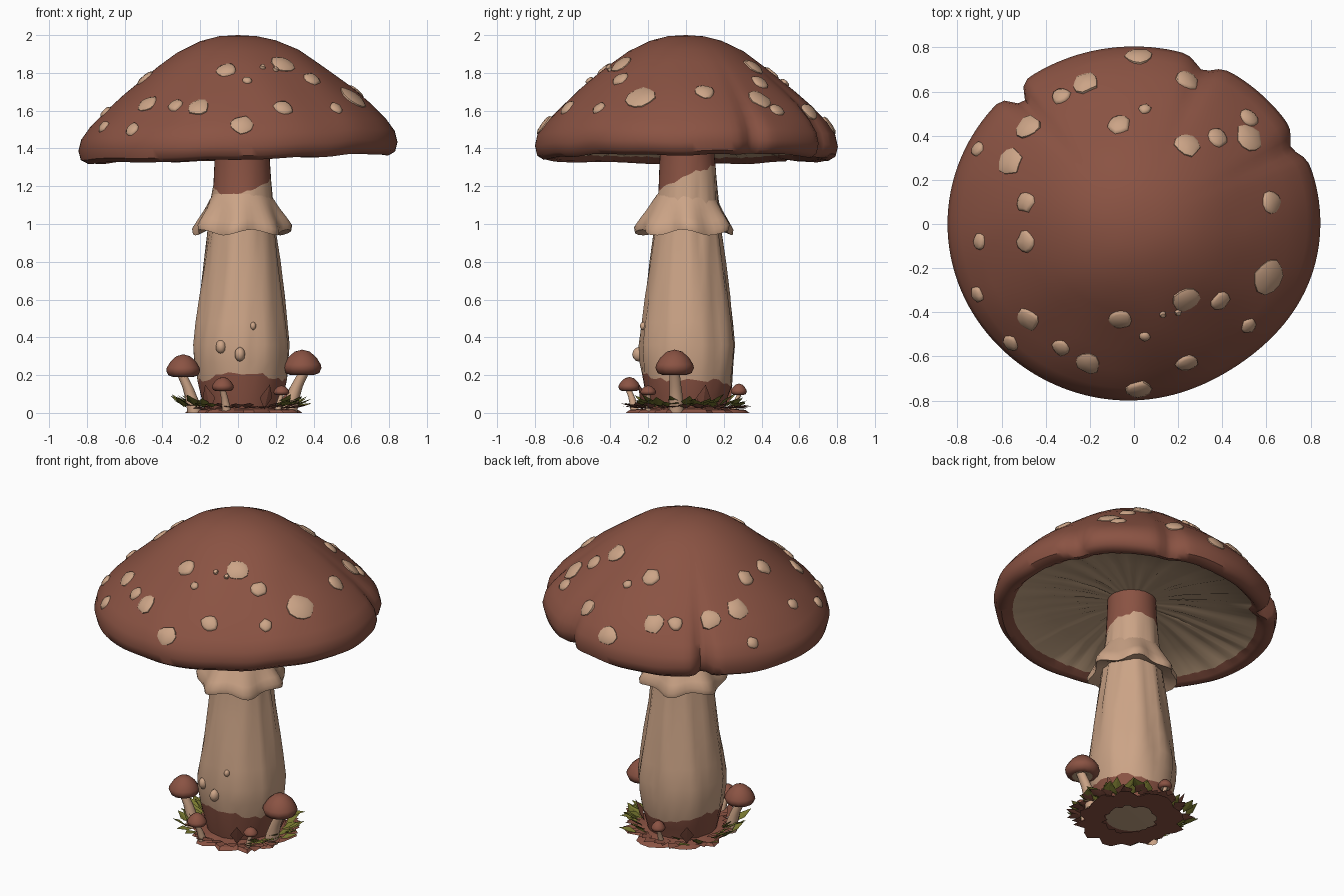
import bpy, bmesh, math, random
from math import sin, cos, tau, radians
from mathutils import Vector, Matrix, noise
from mathutils.bvhtree import BVHTree

random.seed(4)
if "Cube" in bpy.data.objects:
    bpy.data.objects.remove(bpy.data.objects["Cube"])


def material(name, rgb):
    m = bpy.data.materials.new(name)
    m.use_nodes = True
    m.diffuse_color = (*rgb, 1)
    m.node_tree.nodes["Principled BSDF"].inputs["Base Color"].default_value = (*rgb, 1)
    return m


MATS = [material("red_brown", (0.255, 0.086, 0.056)),
        material("tan", (0.6, 0.37, 0.24)),
        material("gill_beige", (0.55, 0.37, 0.23)),
        material("leaf_green", (0.19, 0.19, 0.03))]
RED, TAN, GILL, GREEN = range(4)


def finish(name, bm, angle=50, normals=True):
    if normals:
        bmesh.ops.recalc_face_normals(bm, faces=bm.faces)
    mesh = bpy.data.meshes.new(name)
    bm.to_mesh(mesh)
    bm.free()
    for m in MATS:
        mesh.materials.append(m)
    mesh.shade_smooth()
    mesh.set_sharp_from_angle(angle=radians(angle))
    ob = bpy.data.objects.new(name, mesh)
    bpy.context.collection.objects.link(ob)
    return ob


def lathe(bm, profile, seg, place, mat):
    """Spin (r, z) points; place() bends each point, mat() picks a colour per row."""
    rows = []
    for i, (r, z) in enumerate(profile):
        n = 1 if r == 0 else seg
        rows.append([bm.verts.new(place(i, k * tau / seg, r, z)) for k in range(n)])
    for i, (a, b) in enumerate(zip(rows, rows[1:])):
        for k in range(seg):
            j = (k + 1) % seg
            quad = [a[k % len(a)], a[j % len(a)], b[j % len(b)], b[k % len(b)]]
            face = bm.faces.new(list(dict.fromkeys(quad)))
            face.material_index = mat(i)


# Main cap: uneven rim with splits, rolled lip and ridged gills
CAP = [(0, 2), (.1, 1.994), (.2, 1.97), (.32, 1.917), (.42, 1.848), (.5, 1.785),
       (.6, 1.703), (.7, 1.618), (.785, 1.535), (.83, 1.475), (.845, 1.415), (.832, 1.365),
       (.795, 1.343), (.755, 1.35), (.725, 1.372), (.5, 1.42), (.3, 1.45), (.12, 1.46)]
SPLITS = [(27, 4, .045), (67, 4, .05), (131, 3, .085), (305, 28, .025)]
LIP = 14


def cap_point(i, a, r, z):
    rim = (r / .845) ** 5
    cut = 0
    for at, width, depth in SPLITS:
        off = (math.degrees(a) - at + 180) % 360 - 180
        cut += depth * math.exp(-(off / width) ** 2)
    f = r - cut * rim
    x, y = f * cos(a), f * sin(a) * .952
    if i < LIP:
        bump = noise.noise(Vector((x * 4, y * 4, z * 4))) * .014 * min(1, r * 1.5)
        z += bump + .2 * cut * rim * (i > 9)
    elif i < LIP + 3:
        ridge = round(a / tau * 144) % 2
        z += .004 * ridge + .012 * noise.noise(Vector((cos(a) * 9, sin(a) * 9, r)))
    return x, y, min(z + .03 * x * min(1, r * 2), 2)


bm = bmesh.new()
lathe(bm, CAP, 144, cap_point, lambda i: RED if i < LIP else GILL)
bmesh.ops.recalc_face_normals(bm, faces=bm.faces)
surface = BVHTree.FromBMesh(bm)
finish("cap", bm, 45)

# Raised warts, dropped onto the cap from above: x, y, radius
WARTS = [(-.06, -.43, .052), (.24, -.34, .062), (.39, -.35, .045), (.61, -.24, .078),
         (-.48, -.43, .055), (-.33, -.56, .042), (-.21, -.63, .058), (.02, -.75, .055),
         (.24, -.63, .05), (-.56, -.54, .042), (.52, -.46, .037), (.05, -.51, .025),
         (-.71, -.32, .035), (-.7, -.08, .035), (-.49, -.08, .047), (-.49, .1, .047),
         (-.56, .28, .062), (-.71, .34, .035), (-.48, .44, .058), (-.33, .58, .042),
         (-.22, .64, .058), (.02, .76, .058), (.24, .65, .052), (-.07, .45, .05),
         (.05, .52, .027), (.24, .36, .06), (.38, .39, .045), (.52, .39, .063),
         (.52, .48, .042), (.62, .1, .052), (.13, -.41, .015), (.2, -.4, .015)]
bm = bmesh.new()
for x, y, size in WARTS:
    hit, normal, _, _ = surface.ray_cast(Vector((x, y, 3)), Vector((0, 0, -1)))
    frame = Matrix.Translation(hit) @ normal.to_track_quat('Z', 'Y').to_matrix().to_4x4()
    wobble = [random.uniform(.88, 1.12) for _ in range(11)]

    def wart_point(i, a, r, z):
        s = size * r * wobble[round(a / tau * 11) % 11]
        return frame @ Vector((s * cos(a), s * sin(a), z))
    lathe(bm, [(1.04, -.025), (1, .004), (.75, .013), (0, .016)], 11, wart_point, lambda i: TAN)
finish("cap_warts", bm)

# Stem with stained top and foot
STEM = [(0, .012), (.15, .012), (.2, .015), (.218, .09), (.238, .175), (.25, .27), (.255, .36),
        (.24, .48), (.222, .62), (.197, .8), (.178, .95), (.166, 1.1), (.152, 1.23),
        (.145, 1.36), (.14, 1.5)]
STEM_MATS = [GILL] + [RED] * 3 + [TAN] * 8 + [RED] * 2


def stem_point(i, a, r, z):
    jag = random.uniform(-.012, .012)
    if i == 4:
        z += jag + .012 * sin(3 * a) - .025 * sin(a)
    elif i == 12:
        z += jag + .07 * sin(a) + .025 * cos(a)
    elif 4 < i < 12:
        r += .02 * noise.noise(Vector((cos(a) * 4, sin(a) * 4, z * 2)))
    return .022 + r * cos(a), .006 + r * sin(a), z


bm = bmesh.new()
lathe(bm, STEM, 40, stem_point, lambda i: STEM_MATS[i])
finish("stem", bm)

# Wavy skirt round the upper stem
SKIRT = [(.15, 1.16), (.172, 1.125), (.198, 1.075), (.228, 1.025), (.25, .985), (.246, .955),
         (.215, .962), (.15, .985)]


def skirt_point(i, a, r, z):
    w = max(0, r - .16) / .09
    r += w * (.018 * sin(7 * a + 1) + .01 * sin(3 * a))
    return .018 + r * cos(a), r * sin(a), z + w * .016 * sin(5 * a + 2)


bm = bmesh.new()
lathe(bm, SKIRT, 48, skirt_point, lambda i: TAN)
finish("skirt", bm, 60)

# Knobs on the front of the stem
bm = bmesh.new()
for x, y, z, s in [(-.09, -.215, .35, .035), (.01, -.25, .31, .035), (.08, -.225, .46, .02)]:
    bmesh.ops.create_icosphere(bm, subdivisions=2, radius=s,
                               matrix=Matrix.Translation((x, y, z)) @ Matrix.Diagonal((.8, 1, 1.1, 1)))
for f in bm.faces:
    f.material_index = TAN
finish("stem_knobs", bm)


# Small mushrooms round the foot
def sprout(name, foot, top, radius, height):
    foot, top = Vector((*foot, 0)), Vector(top)

    def stalk(i, a, r, t):
        p = foot.lerp(top, t)
        p.xy += (top.xy - foot.xy) * (t * t - t) * .6
        return p + Vector((cos(a), sin(a), 0)) * r * radius

    def head(i, a, r, z):
        return top + Vector((r * radius * cos(a), r * radius * sin(a), z * height))
    bm = bmesh.new()
    lathe(bm, [(.42, 0), (.38, .35), (.32, .7), (.28, 1.1)], 10, stalk, lambda i: TAN)
    lathe(bm, [(0, 1), (.4, .92), (.75, .68), (.96, .42), (1, .28), (.88, .08), (.6, 0), (.2, .12)],
          12, head, lambda i: RED if i < 6 else GILL)
    finish(name, bm)


sprout("sprout_right", (-.23, -.12), (-.29, -.13, .19), .09, .12)
sprout("sprout_left", (.27, -.05), (.34, -.06, .2), .102, .135)
sprout("sprout_front", (-.06, -.27), (-.08, -.3, .115), .058, .075)
sprout("sprout_front_left", (.21, -.2), (.23, -.2, .095), .042, .05)
sprout("sprout_back", (0, .25), (0, .28, .095), .042, .06)


# Folded leaves: litter lying flat, green blades standing up
def leaf(bm, pos, turn, lift, length, width, mat):
    frame = (Matrix.Translation(pos) @ Matrix.Rotation(turn, 4, 'Z')
             @ Matrix.Rotation(-lift, 4, 'Y'))
    spine = [(0, 0, 0), (.45, 0, -.03), (1, 0, -.02)]
    sides = [(.45, .5, .04), (.45, -.5, .04)]
    pts = [bm.verts.new(frame @ Vector((x * length, y * width, z * length)))
           for x, y, z in spine + sides]
    for p in pts:
        p.co.z = max(p.co.z, .002)
    for tri in ((0, 1, 3), (1, 2, 3), (0, 4, 1), (1, 4, 2)):
        bm.faces.new([pts[t] for t in tri]).material_index = mat


bm = bmesh.new()
ragged = [random.uniform(.26, .34) for _ in range(36)]
lathe(bm, [(.5, 0), (1, 0), (.93, .016), (.5, .03)], 36,
      lambda i, a, r, z: (.03 + r * ragged[round(a / tau * 36) % 36] * cos(a),
                          r * ragged[round(a / tau * 36) % 36] * sin(a), z), lambda i: RED)
finish("litter_bed", bm, 30)

bm = bmesh.new()
for k in range(40):
    a = k * tau / 40 + random.uniform(-.1, .1)
    r = random.uniform(.22, .28)
    leaf(bm, (.03 + r * cos(a), r * sin(a), .025), a + random.uniform(-.6, .6),
         random.uniform(0, .4), random.uniform(.08, .11), .075, RED)
for a in (.35, 2.2, 4.1, 5.3):
    leaf(bm, (.25 * cos(a), .25 * sin(a), .02), a, 1.2, .14, .08, RED)
finish("leaf_litter", bm, 20, False)

bm = bmesh.new()
for middle, spread, count in [(3.45, .6, 16), (-.25, .65, 16), (.8, .45, 8), (2.5, .4, 5)]:
    for n in range(count):
        a = middle + spread * (2 * n / (count - 1) - 1) + random.uniform(-.06, .06)
        r = random.uniform(.23, .31)
        leaf(bm, (.02 + r * cos(a), r * sin(a), .03), a + random.uniform(-.9, .9),
             random.uniform(.2, .75), random.uniform(.09, .12), .07, GREEN)
finish("green_leaves", bm, 20, False)
